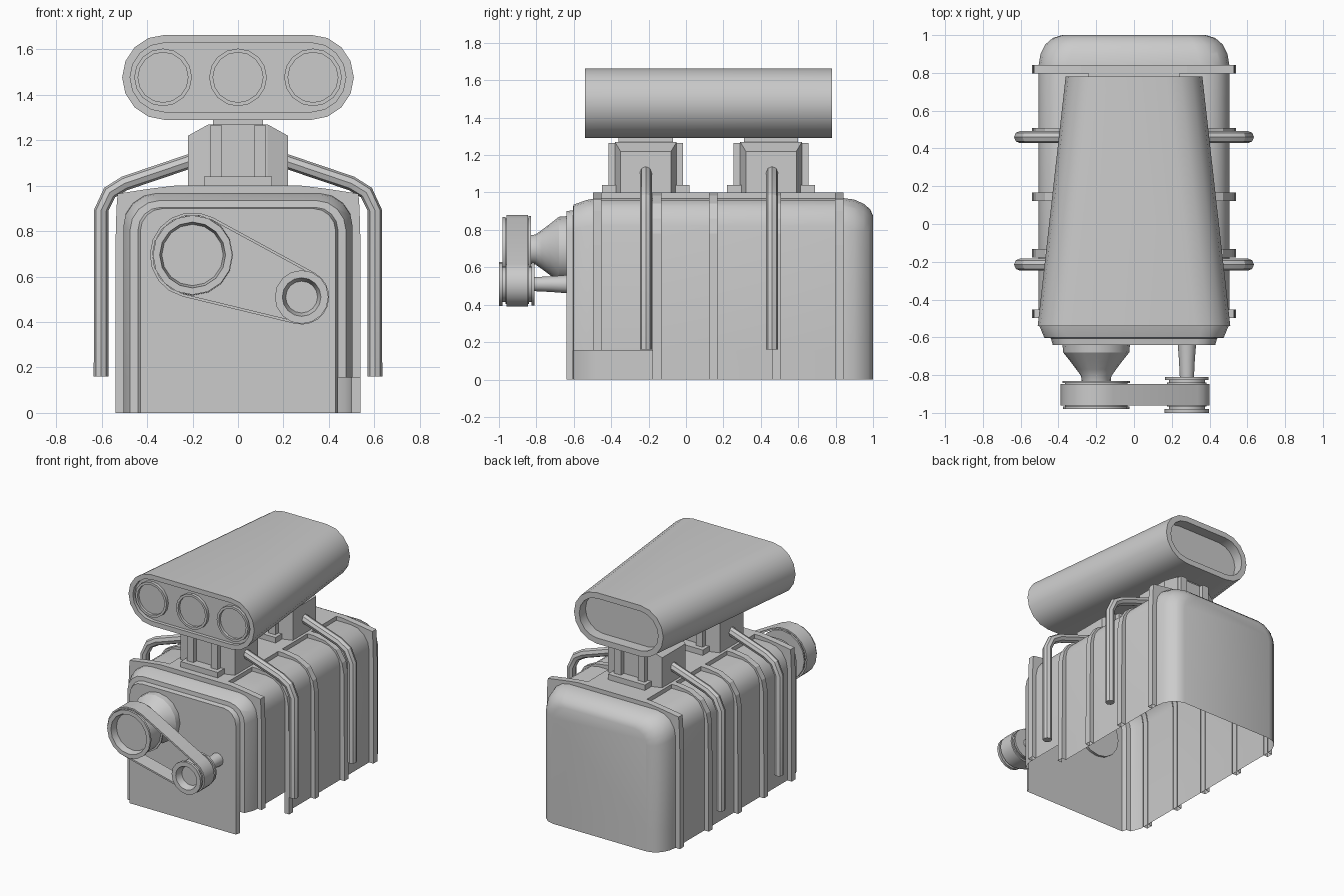
import bpy, bmesh
from math import pi, sin, cos, acos, atan2, hypot
from mathutils import Vector

if "Cube" in bpy.data.objects:
    bpy.data.objects.remove(bpy.data.objects["Cube"])


def finish(name, bm, smooth=True, angle=30):
    bmesh.ops.remove_doubles(bm, verts=bm.verts, dist=1e-5)
    bmesh.ops.recalc_face_normals(bm, faces=bm.faces)
    me = bpy.data.meshes.new(name)
    bm.to_mesh(me)
    bm.free()
    ob = bpy.data.objects.new(name, me)
    bpy.context.collection.objects.link(ob)
    if smooth:
        bpy.ops.object.select_all(action='DESELECT')
        ob.select_set(True)
        bpy.context.view_layer.objects.active = ob
        bpy.ops.object.shade_smooth_by_angle(angle=angle * pi / 180)
    return ob


def loft(name, rings, closed=True, cap0=False, cap1=False, smooth=True, notch=False):
    """Skin a list of equally long point rings."""
    bm = bmesh.new()
    vs = [[bm.verts.new(p) for p in r] for r in rings]
    n = len(rings[0])
    for a, b in zip(vs, vs[1:]):
        for i in range(n if closed else n - 1):
            j = (i + 1) % n
            bm.faces.new((a[i], a[j], b[j], b[i]))
    if cap0:
        bm.faces.new(vs[0])
    if cap1:
        bm.faces.new(vs[-1])
    if notch:
        cut_corner(bm)
    return finish(name, bm, smooth)


def cut_corner(bm):
    """Missing lower right front corner of the shell."""
    slope = Vector((0, 0.155, 0.025)).normalized()
    planes = [(Vector((0, 0, 0.155)), Vector((0, 0, 1))),
              (Vector((0, -0.133, 0)), slope),
              (Vector((0.44, 0, 0)), Vector((-1, 0, 0)))]
    for co, no in planes:
        bmesh.ops.bisect_plane(bm, geom=bm.verts[:] + bm.edges[:] + bm.faces[:],
                               plane_co=co, plane_no=no)
    bad = [f for f in bm.faces
           if all((f.calc_center_median() - co).dot(no) < 0 for co, no in planes)]
    bmesh.ops.delete(bm, geom=bad, context='FACES')


def box(name, x0, x1, y0, y1, z0, z1):
    rect = lambda z: [(x0, y0, z), (x1, y0, z), (x1, y1, z), (x0, y1, z)]
    return loft(name, [rect(z0), rect(z1)], cap0=True, cap1=True, smooth=False)


def mirrored(half, y):
    return [(x, y, z) for x, z in half] + [(-x, y, z) for x, z in reversed(half)]


def arch(y, w, h, r):
    half = [(w, 0)] + [(w - r + r * cos(i * pi / 8), h - r + r * sin(i * pi / 8))
                       for i in range(5)]
    return mirrored(half, y)


def lathe(name, cx, cz, profile, n=16, cap0=True, cap1=True):
    """Turn (y, radius) pairs about an axis parallel to y."""
    rings = [[(cx + r * cos(2 * pi * i / n), y, cz + r * sin(2 * pi * i / n))
              for i in range(n)] for y, r in profile]
    return loft(name, rings, cap0=cap0, cap1=cap1)


def stadium(y, s, r, zc=1.477, n=8):
    pts = []
    for side, start in ((1, -pi / 2), (-1, pi / 2)):
        for i in range(n + 1):
            a = start + pi * i / n
            pts.append((side * s + r * cos(a), y, zc + r * sin(a)))
    return pts


# Engine block shell, open underneath
loft("engine_block", [arch(*a) for a in (
    (-0.64, 0.43, 0.90, 0.10), (-0.605, 0.44, 0.905, 0.10), (-0.602, 0.475, 0.935, 0.13),
    (-0.53, 0.505, 0.96, 0.14), (-0.48, 0.505, 0.97, 0.15), (0.84, 0.505, 0.97, 0.15),
    (0.90, 0.495, 0.962, 0.16), (0.95, 0.47, 0.94, 0.15), (0.985, 0.43, 0.91, 0.13),
    (1.0, 0.38, 0.875, 0.10))], closed=False, cap0=True, cap1=True, notch=True)

# Ribs: square shouldered at the ends, chamfered between
END = [(.54, 0), (.54, .72), (.535, .9), (.53, .965), (.4, .985), (.28, 1.0)]
MID = [(.54, 0), (.535, .78), (.52, .86), (.47, .94), (.38, .985), (.28, 1.0)]
for k, y in enumerate((-0.475, -0.155, 0.145, 0.485, 0.82)):
    half = END if k in (0, 4) else MID
    a, b = y - 0.023, y + 0.023
    loft(f"block_rib_{k + 1}", [arch(a, .5, .965, .15), mirrored(half, a),
                                mirrored(half, b), arch(b, .5, .965, .15)],
         closed=False, smooth=False, notch=(k == 0))

# Flat deck along the top
box("top_deck", -0.24, 0.24, -0.495, 0.84, 0.95, 1.0)

# Carburettors with posts, flange, neck and side pipes
PIPE = [(.19, 1.115), (.50, 1.01), (.565, .97), (.603, .89), (.603, .16)]
for k, yc in enumerate((-0.215, 0.455)):
    tag = ("front", "rear")[k]
    rect = lambda x, d, h: [(x, yc - d, .99), (x, yc + d, .99), (x, yc + d, h), (x, yc - d, h)]
    loft(f"{tag}_carburettor", [rect(-.22, .135, 1.22), rect(-.13, .165, 1.27),
                                rect(.13, .165, 1.27), rect(.22, .135, 1.22)],
         cap0=True, cap1=True, smooth=False)
    box(f"{tag}_carburettor_flange", -.15, .15, yc - .235, yc + .235, .99, 1.04)
    box(f"{tag}_neck", -.11, .11, yc - .145, yc + .145, 1.26, 1.32)
    for s in (-1, 1):
        side = "left" if s < 0 else "right"
        box(f"{tag}_{side}_post", s * .097 - .027, s * .097 + .027,
            yc - .2, yc + .2, 1.0, 1.265)
        # Pipe: octagon swept along the path with mitred bends
        rings = []
        for i, (x, z) in enumerate(PIPE):
            p0, p1 = PIPE[max(i - 1, 0)], PIPE[min(i + 1, len(PIPE) - 1)]
            d = Vector((p1[0] - p0[0], p1[1] - p0[1])).normalized()
            rings.append([(s * (x - d.y * .032 * cos(t)), yc + (.005 if k else 0) + .032 * sin(t),
                           z + d.x * .032 * cos(t)) for t in [j * pi / 4 for j in range(8)]])
        loft(f"{tag}_{side}_pipe", rings, cap0=True, cap1=True)

# Air scoop, tapering to the rear, recessed at both ends
loft("air_scoop", [stadium(*a) for a in (
    (-.515, .323, .152), (-.54, .323, .152), (-.54, .323, .187),
    (.78, .175, .187), (.78, .175, .145), (.70, .18, .145))], cap0=True, cap1=True)

# Three round intakes
for k, x in enumerate((-.33, 0, .33)):
    lathe(f"intake_ring_{k + 1}", x, 1.477,
          [(-.515, .127), (-.537, .127), (-.537, .11), (-.518, .11)], cap0=False)

# Supercharger nose and drive shaft
BIG, SMALL = (-.2, .695), (.28, .51)
lathe("drive_nose", *BIG, [(-.62, .18), (-.68, .175), (-.73, .135), (-.77, .105),
                           (-.805, .08), (-.85, .075)])
lathe("lower_shaft", *SMALL, [(-.62, .05), (-.72, .042), (-.84, .036)], n=12)

# Pulleys with flanges and dished fronts
lathe("large_pulley", *BIG, [(-.83, .178), (-.842, .178), (-.842, .165), (-.965, .165),
                             (-.965, .175), (-.98, .175), (-.98, .145), (-.93, .135)])
lathe("small_pulley", *SMALL, [(-.81, .115), (-.825, .115), (-.825, .095), (-.84, .095),
                               (-.84, .105), (-.965, .105), (-.965, .095), (-.98, .095),
                               (-.98, .118), (-1.0, .118), (-1.0, .085), (-.95, .07)])

# Belt round both pulleys
def belt_ring(y, R, r):
    dx, dz = SMALL[0] - BIG[0], SMALL[1] - BIG[1]
    base, a = atan2(dz, dx), acos((R - r) / hypot(dx, dz))
    pts = []
    for (cx, cz), rad, t0, t1 in ((BIG, R, base + a, base + 2 * pi - a),
                                  (SMALL, r, base - a, base + a)):
        for i in range(11):
            t = t0 + (t1 - t0) * i / 10
            pts.append((cx + rad * cos(t), y, cz + rad * sin(t)))
    return pts


loft("drive_belt", [belt_ring(-.96, .188, .121), belt_ring(-.846, .188, .121),
                    belt_ring(-.846, .176, .109), belt_ring(-.96, .176, .109),
                    belt_ring(-.96, .188, .121)])
